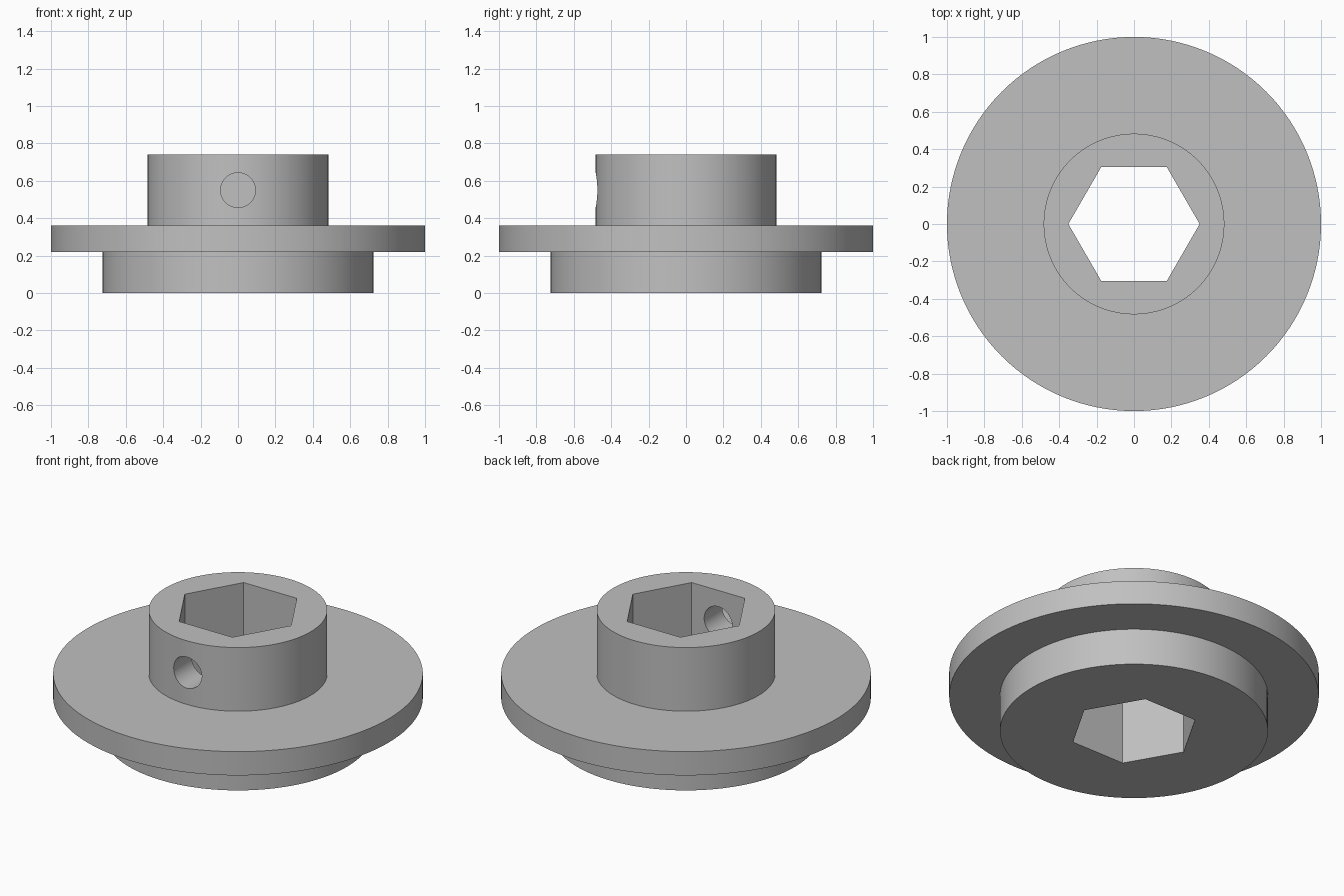
import bpy
import bmesh
import math
from mathutils import Matrix

if "Cube" in bpy.data.objects:
    bpy.data.objects.remove(bpy.data.objects["Cube"], do_unlink=True)

SEGMENTS = 128

grey = bpy.data.materials.new("plain grey")
grey.use_nodes = True
colour = (0.53, 0.53, 0.53, 1)
grey.diffuse_color = colour
grey.node_tree.nodes["Principled BSDF"].inputs["Base Color"].default_value = colour


def finish(name, bm):
    bmesh.ops.recalc_face_normals(bm, faces=bm.faces)
    mesh = bpy.data.meshes.new(name)
    bm.to_mesh(mesh)
    bm.free()
    mesh.materials.append(grey)
    obj = bpy.data.objects.new(name, mesh)
    bpy.context.collection.objects.link(obj)
    return obj


def turned(name, profile):
    """Closed solid of revolution from (radius, z) points."""
    bm = bmesh.new()
    rings = []
    for r, z in profile:
        angles = [math.tau * i / SEGMENTS for i in range(SEGMENTS)]
        rings.append([bm.verts.new((r * math.cos(a), r * math.sin(a), z)) for a in angles])
    for low, high in zip(rings, rings[1:]):
        for i in range(SEGMENTS):
            j = (i + 1) % SEGMENTS
            bm.faces.new((low[i], low[j], high[j], high[i]))
    bm.faces.new(rings[0][::-1])
    bm.faces.new(rings[-1])
    return finish(name, bm)


def prism(name, sides, radius, depth, matrix):
    bm = bmesh.new()
    bmesh.ops.create_cone(bm, cap_ends=True, segments=sides, radius1=radius,
                          radius2=radius, depth=depth, matrix=matrix)
    obj = finish(name, bm)
    obj.hide_render = True
    return obj


# Stepped body: lower boss, wide flange, upper collar
body = turned("flanged_hub", [(0.725, 0), (0.725, 0.218), (1, 0.218),
                              (1, 0.36), (0.483, 0.36), (0.483, 0.74)])

# Hexagonal bore with two corners on the x axis
bore = prism("hex_bore_cutter", 6, 0.351, 2,
             Matrix.Rotation(math.pi / 2, 4, "Z"))

# Set-screw hole through the front wall of the collar
screw_hole = prism("screw_hole_cutter", 48, 0.093, 0.6,
                   Matrix.Translation((0, -0.4, 0.55)) @ Matrix.Rotation(math.pi / 2, 4, "X"))

bpy.ops.object.select_all(action="DESELECT")
body.select_set(True)
bpy.context.view_layer.objects.active = body
for cutter in (bore, screw_hole):
    cut = body.modifiers.new(cutter.name, "BOOLEAN")
    cut.operation = "DIFFERENCE"
    cut.solver = "EXACT"
    cut.object = cutter
    bpy.ops.object.modifier_apply(modifier=cut.name)
    bpy.data.objects.remove(cutter, do_unlink=True)

bpy.ops.object.shade_smooth_by_angle(angle=math.radians(30))
